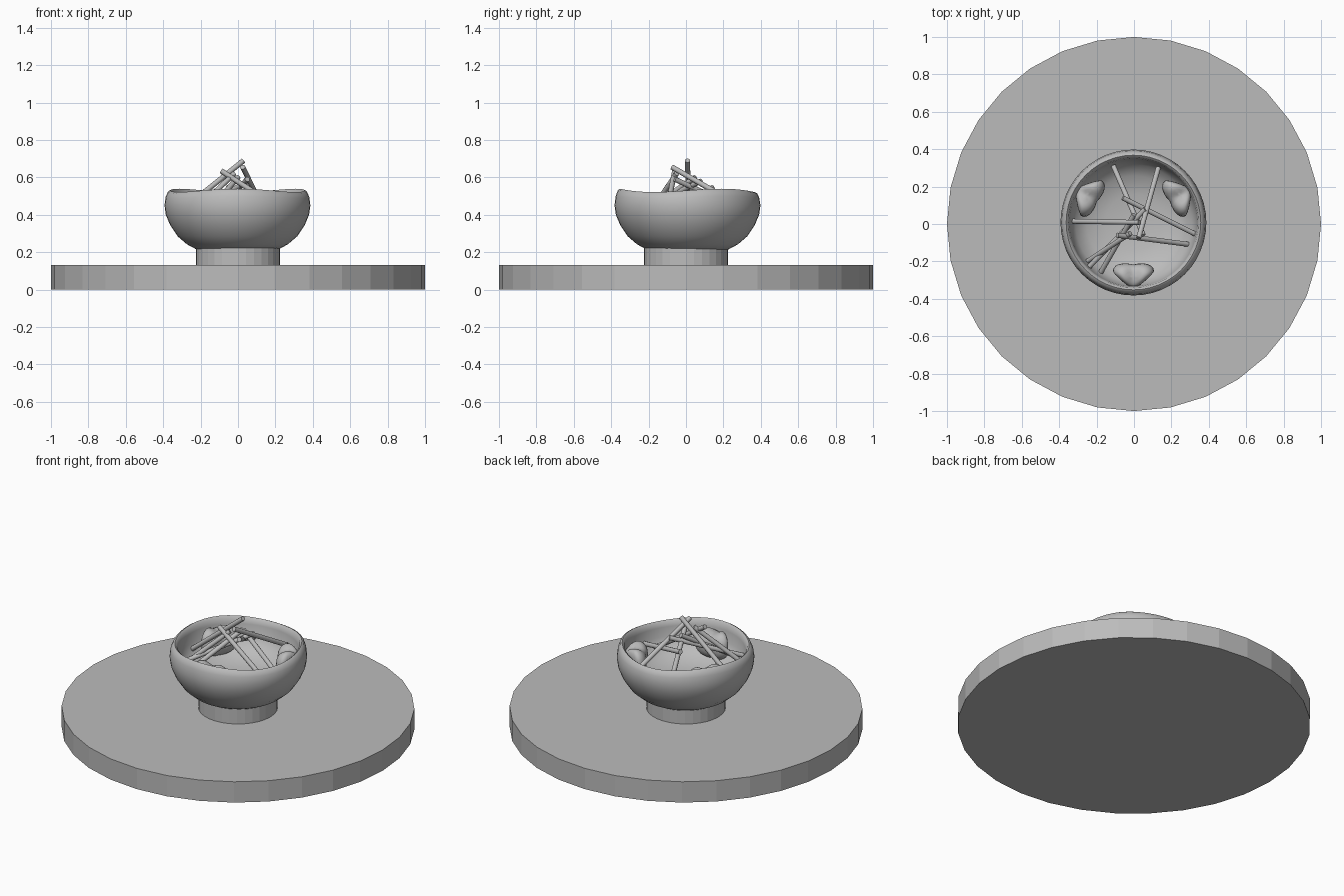
import bpy, bmesh, math
from mathutils import Vector

if "Cube" in bpy.data.objects:
    bpy.data.objects.remove(bpy.data.objects["Cube"])

clay = bpy.data.materials.new("plain grey")
clay.diffuse_color = (0.5, 0.5, 0.5, 1)
clay.use_nodes = True
clay.node_tree.nodes["Principled BSDF"].inputs["Base Color"].default_value = clay.diffuse_color


def finish(ob, name, smooth=None):
    ob.name = name
    ob.data.materials.clear()
    ob.data.materials.append(clay)
    if smooth:
        bpy.ops.object.select_all(action='DESELECT')
        ob.select_set(True)
        bpy.context.view_layer.objects.active = ob
        bpy.ops.object.shade_smooth_by_angle(angle=math.radians(smooth))
    return ob


def drum(name, r, z0, z1):
    bpy.ops.mesh.primitive_cylinder_add(vertices=32, radius=r, depth=z1 - z0,
                                        location=(0, 0, (z0 + z1) / 2))
    return finish(bpy.context.object, name)


# Round base and foot
drum("base_disc", 1.0, 0.0, 0.13)
drum("bowl_foot", 0.225, 0.13, 0.225)

# Bowl: lathed profile, rim rises a little above each of the three rests
profile = [(0.0, 0.215), (0.22, 0.215), (0.27, 0.242), (0.32, 0.285), (0.36, 0.345),
           (0.383, 0.40), (0.39, 0.45), (0.384, 0.495), (0.372, 0.523), (0.36, 0.53),
           (0.348, 0.52), (0.342, 0.49), (0.335, 0.43), (0.31, 0.38),
           (0.25, 0.335), (0.15, 0.31), (0.0, 0.30)]
N = 48
bm = bmesh.new()
rings = []
for r, z in profile:
    if r == 0:
        rings.append([bm.verts.new((-0.003, 0.008, z))] * N)
        continue
    ring = []
    for i in range(N):
        a = 2 * math.pi * i / N
        lift = 0.009 * math.sin(-3 * (a + math.pi)) * -1
        lift = 0.009 * math.cos(3 * (a - math.radians(30)))
        w = max(0, (z - 0.45) / 0.08)
        ring.append(bm.verts.new((r * math.cos(a) - 0.003, r * math.sin(a) + 0.008, z + lift * w)))
    rings.append(ring)
for a, b in zip(rings, rings[1:]):
    for i in range(N):
        j = (i + 1) % N
        quad = list(dict.fromkeys((a[i], a[j], b[j], b[i])))
        bm.faces.new(quad)
bmesh.ops.recalc_face_normals(bm, faces=bm.faces)
me = bpy.data.meshes.new("bowl")
bm.to_mesh(me)
bm.free()
bowl = bpy.data.objects.new("bowl", me)
bpy.context.collection.objects.link(bowl)
finish(bowl, "bowl", 60)

# Three saddle-shaped pot rests leaning inward from the wall
for k, deg in enumerate((30, 150, 270)):
    a = math.radians(deg)
    bpy.ops.mesh.primitive_uv_sphere_add(segments=24, ring_count=16, radius=1)
    ob = bpy.context.object
    for v in ob.data.vertices:
        x, y, z = v.co
        top = max(0, z)
        hollow = 0.035 * top * math.exp(-(y / 0.4) ** 2)
        rad = 0.29 + 0.065 * x - 0.03 * abs(y) * (1 - 0.5 * top)
        tan = 0.11 * y * (1.0 - 0.35 * max(0, x))
        # squared-off section keeps the ears broad
        hz = 0.43 + 0.095 * math.copysign(abs(z) ** 0.75, z) - hollow
        v.co = (rad * math.cos(a) - tan * math.sin(a) - 0.003,
                rad * math.sin(a) + tan * math.cos(a) + 0.008, hz)
    finish(ob, f"pot_rest_{k + 1}", 60)

# Loose pile of thin sticks: low end, high end
sticks = [((-0.33, 0.015, 0.40), (0.03, 0.008, 0.69)),
          ((-0.11, 0.31, 0.42), (0.05, -0.06, 0.59)),
          ((0.13, 0.30, 0.44), (0.025, -0.075, 0.655)),
          ((0.33, -0.055, 0.42), (-0.06, 0.14, 0.545)),
          ((0.30, -0.11, 0.38), (-0.09, -0.06, 0.635)),
          ((-0.26, -0.25, 0.42), (0.06, 0.08, 0.58)),
          ((-0.25, -0.20, 0.40), (-0.02, -0.05, 0.62)),
          ((-0.19, -0.28, 0.38), (0.0, 0.05, 0.60))]
for k, (p, q) in enumerate(sticks):
    p, q = Vector(p), Vector(q)
    d = q - p
    bpy.ops.mesh.primitive_cylinder_add(vertices=10, radius=0.014, depth=d.length,
                                        location=(p + q) / 2)
    ob = bpy.context.object
    ob.rotation_euler = d.to_track_quat('Z', 'Y').to_euler()
    finish(ob, f"stick_{k + 1}", 50)
